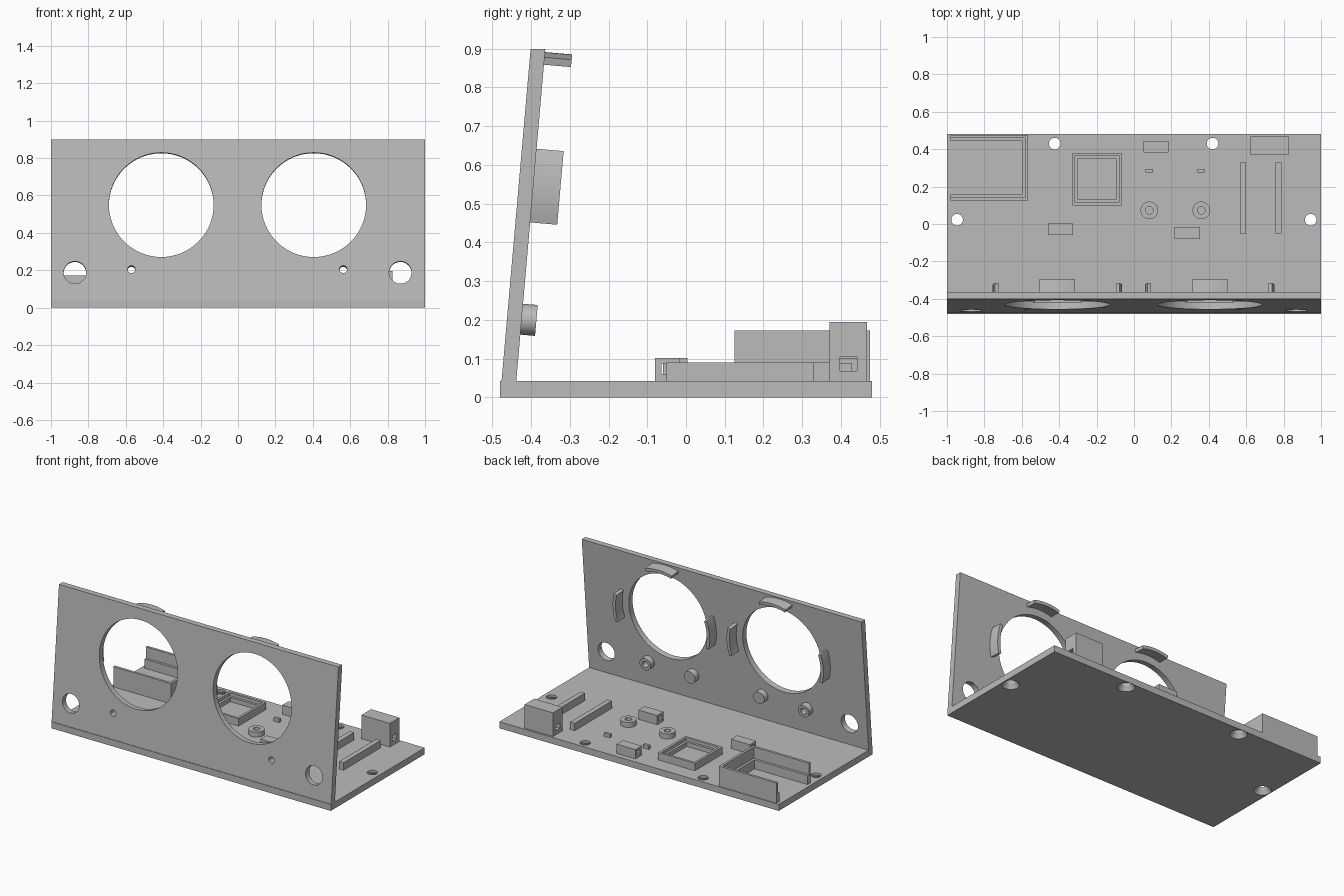
import bpy, bmesh
from math import sin, cos, radians, pi
from mathutils import Matrix, Vector

old = bpy.data.objects.get("Cube")
if old:
    bpy.data.objects.remove(old, do_unlink=True)

grey = bpy.data.materials.new("plain grey")
grey.use_nodes = True
grey.diffuse_color = (0.5, 0.5, 0.5, 1)
grey.node_tree.nodes["Principled BSDF"].inputs["Base Color"].default_value = (0.5, 0.5, 0.5, 1)

FLOOR = 0.042      # top of the base plate
THICK = 0.038      # panel thickness
SLOPE = 0.0875     # lean of the panel


def finish(name, bm):
    bmesh.ops.recalc_face_normals(bm, faces=bm.faces[:])
    mesh = bpy.data.meshes.new(name)
    bm.to_mesh(mesh)
    bm.free()
    mesh.materials.append(grey)
    ob = bpy.data.objects.new(name, mesh)
    bpy.context.collection.objects.link(ob)
    return ob


def prism(name, outline, z0, z1, frame=Matrix()):
    """Extrude a 2D outline along local z."""
    bm = bmesh.new()
    face = bm.faces.new([bm.verts.new((x, y, z0)) for x, y in outline])
    top = bmesh.ops.extrude_face_region(bm, geom=[face])["geom"]
    verts = [g for g in top if isinstance(g, bmesh.types.BMVert)]
    bmesh.ops.translate(bm, verts=verts, vec=(0, 0, z1 - z0))
    bm.transform(frame)
    return finish(name, bm)


def cone(name, r0, r1, z0, z1, frame=Matrix()):
    bm = bmesh.new()
    bmesh.ops.create_cone(bm, cap_ends=True, segments=64, radius1=r0, radius2=r1, depth=z1 - z0)
    bm.transform(frame @ Matrix.Translation((0, 0, (z0 + z1) / 2)))
    return finish(name, bm)


def box(name, x0, x1, y0, y1, z0, z1):
    return prism(name, [(x0, y0), (x1, y0), (x1, y1), (x0, y1)], z0, z1)


def cut(ob, *cutters):
    """Subtract the cutters, bake the result and remove them."""
    for c in cutters:
        c.hide_render = True
        mod = ob.modifiers.new("cut", 'BOOLEAN')
        mod.operation, mod.solver, mod.object = 'DIFFERENCE', 'EXACT', c
    graph = bpy.context.evaluated_depsgraph_get()
    mesh = bpy.data.meshes.new_from_object(ob.evaluated_get(graph))
    ob.modifiers.clear()
    ob.data = mesh
    for c in cutters:
        bpy.data.objects.remove(c, do_unlink=True)
    return ob


def on_panel(x, z):
    """Frame on the panel front: local z goes through to the back, local -y is up."""
    return Matrix.Translation((x, -0.48 + SLOPE * z, z)) @ Matrix.Rotation(radians(-95), 4, 'X')


def at(x, y, z=0):
    return Matrix.Translation((x, y, z))


# Base plate and leaning front panel in one L profile
along_x = Matrix(((0, 0, 1, 0), (1, 0, 0, 0), (0, 1, 0, 0), (0, 0, 0, 1)))
top = -0.48 + SLOPE * 0.9
low = -0.48 + SLOPE * FLOOR
profile = [(-0.48, 0), (0.48, 0), (0.48, FLOOR), (low + THICK, FLOOR),
           (top + THICK, 0.9), (top, 0.9), (low, FLOOR), (-0.48, FLOOR)]
frame = prism("base_and_panel", profile, -1, 1, along_x)

eyes = [(-0.41, 0.55), (0.405, 0.55)]
screws = [(x, 0.205) for x in (-0.57, -0.25, 0.245, 0.563)]
cutters = [cone("cutter", 0.28, 0.28, -0.1, 0.1, on_panel(*p)) for p in eyes]
cutters += [cone("cutter", 0.06, 0.06, -0.1, 0.1, on_panel(x, 0.188)) for x in (-0.872, 0.868)]
for p in screws:
    cutters.append(cone("cutter", 0.02, 0.02, -0.1, 0.1, on_panel(*p)))
    cutters.append(cone("cutter", 0.038, 0.02, -0.001, 0.02, on_panel(*p)))
for x, y in ((-0.424, 0.43), (0.42, 0.43), (-0.946, 0.023), (0.945, 0.023)):
    cutters.append(cone("cutter", 0.031, 0.031, -0.1, 0.1, at(x, y)))
    cutters.append(cone("cutter", 0.052, 0.031, -0.001, 0.03, at(x, y)))
cut(frame, *cutters)

# Screw bosses behind the panel
for p in screws:
    boss = cone("panel_boss", 0.04, 0.04, THICK - 0.004, THICK + 0.038, on_panel(*p))
    cut(boss, cone("cutter", 0.02, 0.02, 0, 0.2, on_panel(*p)))

# Curved clips around the big openings: top and both sides
for p in eyes:
    for mid in (-90, 0, 180):
        angles = [radians(mid - 16 + 2 * i) for i in range(17)]
        arc = [(0.346 * cos(a), 0.346 * sin(a)) for a in angles]
        arc += [(0.326 * cos(a), 0.326 * sin(a)) for a in reversed(angles)]
        prism("speaker_clip", arc, THICK - 0.004, THICK + 0.07, on_panel(*p))


# Three-sided tray with an inner ledge, open to the side
def tray_wall(name, inset, height):
    t = 0.016
    x0, x1 = -0.98, -0.568 - inset
    y0, y1 = 0.125 + inset, 0.475 - inset
    prism(name, [(x0, y0), (x1, y0), (x1, y1), (x0, y1), (x0, y1 - t),
                 (x1 - t, y1 - t), (x1 - t, y0 + t), (x0, y0 + t)], FLOOR, height)


tray_wall("tray_wall", 0, 0.173)
tray_wall("tray_ledge", 0.016, 0.10)

# Square socket with a stepped rim
socket = box("square_socket", -0.33, -0.066, 0.10, 0.38, FLOOR, 0.09)
cut(socket, box("cutter", -0.30, -0.096, 0.13, 0.35, 0.02, 0.2),
    box("cutter", -0.315, -0.081, 0.115, 0.365, 0.07, 0.2))

# Tie blocks with a square tunnel
for x, y in ((0.05, 0.381), (-0.46, -0.06), (0.217, -0.08)):
    block = box("tie_block", x, x + 0.135, y, y + 0.064, FLOOR, 0.102)
    cut(block, box("cutter", x - 0.1, x + 0.3, y + 0.017, y + 0.047, 0.059, 0.087))

# Cradle block with a round groove and a square tunnel
cradle = box("cradle", 0.624, 0.827, 0.37, 0.468, FLOOR, 0.195)
groove = [(0.728 + 0.052 * cos(a), 0.175 + 0.052 * sin(a))
          for a in [pi + pi * i / 24 for i in range(25)]]
groove += [(0.78, 0.3), (0.676, 0.3)]
along_y = Matrix(((1, 0, 0, 0), (0, 0, 1, 0), (0, 1, 0, 0), (0, 0, 0, 1)))
cut(cradle, prism("cutter", groove, 0.2, 0.6, along_y),
    box("cutter", 0.5, 0.9, 0.398, 0.441, 0.068, 0.104))

# Guide rails
for x in (0.566, 0.757):
    box("guide_rail", x, x + 0.032, -0.05, 0.33, FLOOR, 0.09)

# Round standoffs with small pegs behind them
for x in (0.082, 0.36):
    standoff = cone("standoff", 0.047, 0.047, FLOOR, 0.075, at(x, 0.073))
    cut(standoff, cone("cutter", 0.02, 0.02, 0, 0.2, at(x, 0.073)))
    box("peg", x - 0.02, x + 0.02, 0.275, 0.293, FLOOR, 0.065)

# Smooth the curved faces, keep the edges sharp
for ob in bpy.context.scene.objects:
    if ob.type == 'MESH':
        bpy.ops.object.select_all(action='DESELECT')
        ob.select_set(True)
        bpy.context.view_layer.objects.active = ob
        bpy.ops.object.shade_smooth_by_angle(angle=radians(30))
